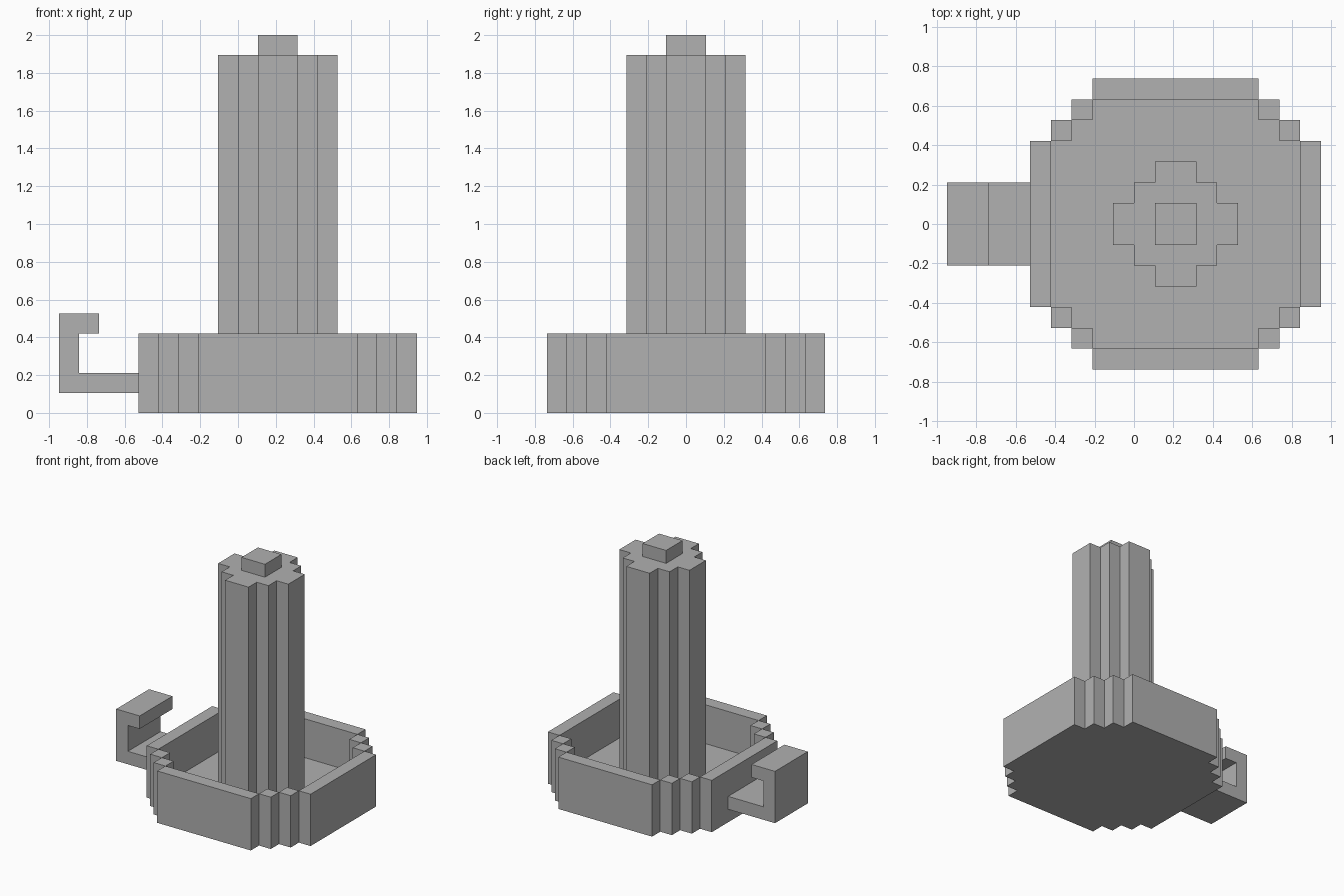
import bpy
import bmesh
from mathutils import Vector

U = 2 / 19        # one block of the grid
CENTRE = 2        # dish centre along x, in blocks

cube = bpy.data.objects.get("Cube")
if cube:
    bpy.data.objects.remove(cube, do_unlink=True)

grey = bpy.data.materials.new("plain_grey")
grey.use_nodes = True
colour = (0.44, 0.44, 0.44, 1)
grey.diffuse_color = colour
grey.node_tree.nodes["Principled BSDF"].inputs["Base Color"].default_value = colour


def prism(name, outline, lo, hi, axis="z"):
    """Extrude a flat outline, in blocks, along z or y."""
    def place(a, b, c):
        return Vector((a, b, c) if axis == "z" else (a, c, b)) * U

    bm = bmesh.new()
    face = bm.faces.new([bm.verts.new(place(a, b, lo)) for a, b in outline])
    top = bmesh.ops.extrude_face_region(bm, geom=[face])["geom"]
    shift = place(0, 0, hi - lo)
    bmesh.ops.translate(bm, vec=shift, verts=[v for v in top if isinstance(v, bmesh.types.BMVert)])
    bmesh.ops.recalc_face_normals(bm, faces=bm.faces)
    mesh = bpy.data.meshes.new(name)
    bm.to_mesh(mesh)
    bm.free()
    mesh.materials.append(grey)
    obj = bpy.data.objects.new(name, mesh)
    bpy.context.collection.objects.link(obj)
    return obj


def stepped_round(steps):
    """Blocky circle from the outer corners of one quarter."""
    quarter = []
    for i, (x, y) in enumerate(steps):
        quarter.append((x, y))
        if i + 1 < len(steps):
            quarter.append((steps[i + 1][0], y))
    points = []
    for _ in range(4):
        points += quarter
        quarter = [(-y, x) for x, y in quarter]
    return [(x + CENTRE, y) for x, y in points]


def rect(x0, y0, x1, y1):
    return [(x0 + CENTRE, y0), (x1 + CENTRE, y0), (x1 + CENTRE, y1), (x0 + CENTRE, y1)]


# Dish: floor, four straight walls and stepped corner posts
prism("dish_floor", stepped_round([(6, 4), (5, 5), (4, 6)]), 0, 1)
for side, s in (("left", 1), ("right", -1)):
    prism(side + "_wall", rect(s * 6, -4, s * 7, 4), 0, 4)
for side, s in (("back", 1), ("front", -1)):
    prism(side + "_wall", rect(-4, s * 6, 4, s * 7), 0, 4)
for xside, sx in (("left", 1), ("right", -1)):
    for yside, sy in (("back", 1), ("front", -1)):
        for label, x, y in (("outer", 5, 4), ("inner", 4, 5)):
            prism(f"{yside}_{xside}_{label}_post",
                  rect(sx * x, sy * y, sx * (x + 1), sy * (y + 1)), 0, 4)

# Candle and wick
prism("candle", stepped_round([(3, 1), (2, 2), (1, 3)]), 1, 18)
prism("wick", rect(-1, -1, 1, 1), 18, 19)

# Hooked handle
hook = [(-5, 1), (-9, 1), (-9, 5), (-7, 5), (-7, 4), (-8, 4), (-8, 2), (-5, 2)]
prism("handle", hook, -2, 2, axis="y")
